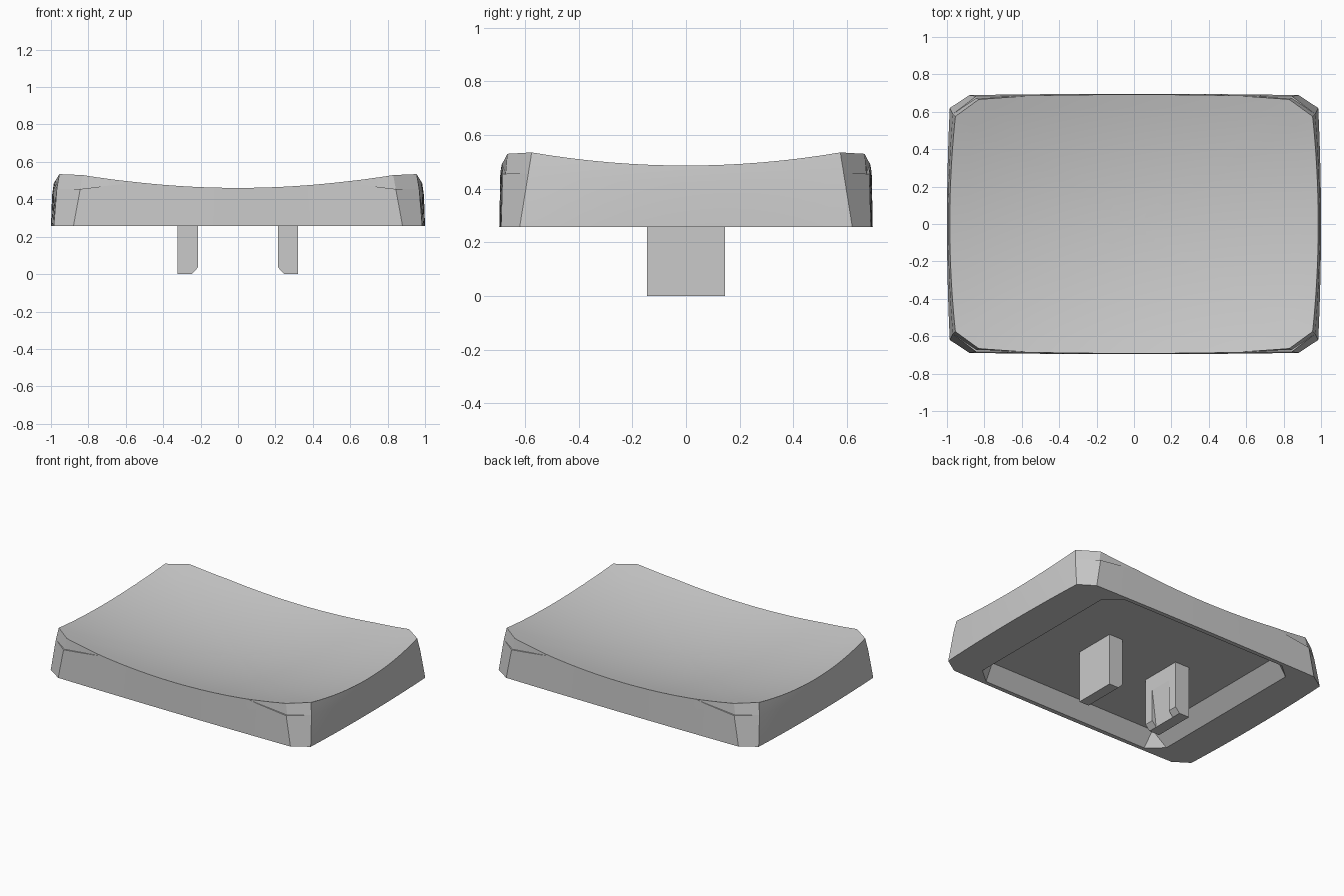
import bpy, bmesh

if "Cube" in bpy.data.objects:
    bpy.data.objects.remove(bpy.data.objects["Cube"])

GREY = bpy.data.materials.new("plain_grey")
GREY.diffuse_color = (0.59, 0.59, 0.59, 1)
GREY.use_nodes = True
GREY.node_tree.nodes["Principled BSDF"].inputs["Base Color"].default_value = GREY.diffuse_color

BASE_Z, CEILING_Z = 0.256, 0.355
NU, NV = 24, 16          # segments along the long and short sides


def dish(x, y):
    return 0.381 + 0.108 * x * x + 0.167 * y * y


def finish(bm, name):
    bmesh.ops.recalc_face_normals(bm, faces=bm.faces[:])
    me = bpy.data.meshes.new(name)
    bm.to_mesh(me)
    bm.free()
    me.materials.append(GREY)
    ob = bpy.data.objects.new(name, me)
    bpy.context.collection.objects.link(ob)
    return ob


def ring(long_side, short_side):
    """Closed outline: each side function gives (x, y, z) for a +y or +x side."""
    us = [-1 + 2 * i / NU for i in range(NU + 1)]
    vs = [-1 + 2 * i / NV for i in range(NV + 1)]
    pts = [(x, -y, z) for x, y, z in map(long_side, us)]
    pts += [short_side(v) for v in vs]
    pts += [long_side(u) for u in reversed(us)]
    pts += [(-x, y, z) for x, y, z in map(short_side, reversed(vs))]
    return pts


def flat_ring(x_end, y_side, x_side, y_end, z):
    return ring(lambda u: (x_end * u, y_side, z), lambda v: (x_side, y_end * v, z))


def ledge_amount(u):
    return max(0.0, (abs(u) - 2 / 3) * 3)


# Rim of the dished top
def top_long(u):
    s = ledge_amount(u)
    x, y = 0.83 * u, 0.692 - 0.006 * min(1, (u * 1.5) ** 2) - 0.02 * s
    return x, y, dish(x, y)


def top_short(v):
    x, y = 0.985 - 0.03 * v * v, 0.575 * v
    return x, y, dish(x, y)


# Bottom edge of the walls
def base_long(u):
    return 0.88 * u, 0.696 - 0.007 * u * u, BASE_Z


def base_short(v):
    return 1 - 0.015 * v * v, 0.62 * v, BASE_Z


# Wall points at mid height, with a thin ledge near the long side ends
def wall_long(outer):
    def side(u):
        s = ledge_amount(u)
        if s < 1e-6:
            return top_long(u)
        a, b = base_long(u), top_long(u)
        z = 0.49 - 0.035 * s
        t = (z - a[2]) / (b[2] - a[2])
        bump = 0.011 * s ** 0.7 if outer else 0
        return a[0] + (b[0] - a[0]) * t, a[1] + (b[1] - a[1]) * t + bump, z
    return side


def wall_short(v):
    a, b = base_short(v), top_short(v)
    x, y, z = (p + (q - p) * 0.72 for p, q in zip(a, b))
    return x + 0.005, y, z


# Cap: recess ceiling, recess opening, walls, then the dished top
top = ring(top_long, top_short)
rings = [
    flat_ring(0.65, 0.595, 0.65, 0.595, CEILING_Z),
    flat_ring(0.64, 0.665, 0.745, 0.575, BASE_Z),
    ring(base_long, base_short),
    ring(wall_long(True), wall_short),
    ring(wall_long(False), wall_short),
    top,
]
for i in range(9, 0, -1):
    t = i / 10
    rings.append([(x * t, y * t, dish(x * t, y * t)) for x, y, z in top])
rings.append([(0, 0, dish(0, 0))] * len(top))

bm = bmesh.new()
verts = {}


def vert(p):
    key = tuple(round(c, 5) + 0.0 for c in p)
    if key not in verts:
        verts[key] = bm.verts.new(key)
    return verts[key]


def face(points):
    unique = list(dict.fromkeys(vert(p) for p in points))
    if len(unique) > 2 and bm.faces.get(unique) is None:
        bm.faces.new(unique)


face(rings[0])
for low, high in zip(rings, rings[1:]):
    for i in range(len(low)):
        j = (i + 1) % len(low)
        face((low[i], low[j], high[j], high[i]))
cap = finish(bm, "cap")
bpy.context.view_layer.objects.active = cap
cap.select_set(True)
bpy.ops.object.shade_smooth_by_angle(angle=0.45)
cap.select_set(False)


def prism(name, profile, half_depth):
    """Extrude an x-z profile along y, centred on y = 0."""
    bm = bmesh.new()
    f = bm.faces.new([bm.verts.new((x, -half_depth, z)) for x, z in profile])
    out = bmesh.ops.extrude_face_region(bm, geom=[f])
    moved = [g for g in out["geom"] if isinstance(g, bmesh.types.BMVert)]
    bmesh.ops.translate(bm, verts=moved, vec=(0, 2 * half_depth, 0))
    return finish(bm, name)


# Two mounting prongs: chamfered inner bottom edge, sloped groove in the inner face
for sign, name, outer in ((-1, "left_prong", 0.324), (1, "right_prong", 0.32)):
    profile = [(0.215, 0.36), (0.215, 0.035), (0.247, 0), (outer, 0), (outer, 0.36)]
    wedge = [(0.205, 0.33), (0.251, -0.03), (0.205, -0.03)]
    prong = prism(name, [(sign * x, z) for x, z in profile], 0.145)
    cutter = prism(name + "_groove_cutter", [(sign * x, z) for x, z in wedge], 0.08)
    cutter.hide_render = True
    cutter.hide_viewport = True
    mod = prong.modifiers.new("groove", 'BOOLEAN')
    mod.operation = 'DIFFERENCE'
    mod.solver = 'EXACT'
    mod.object = cutter
